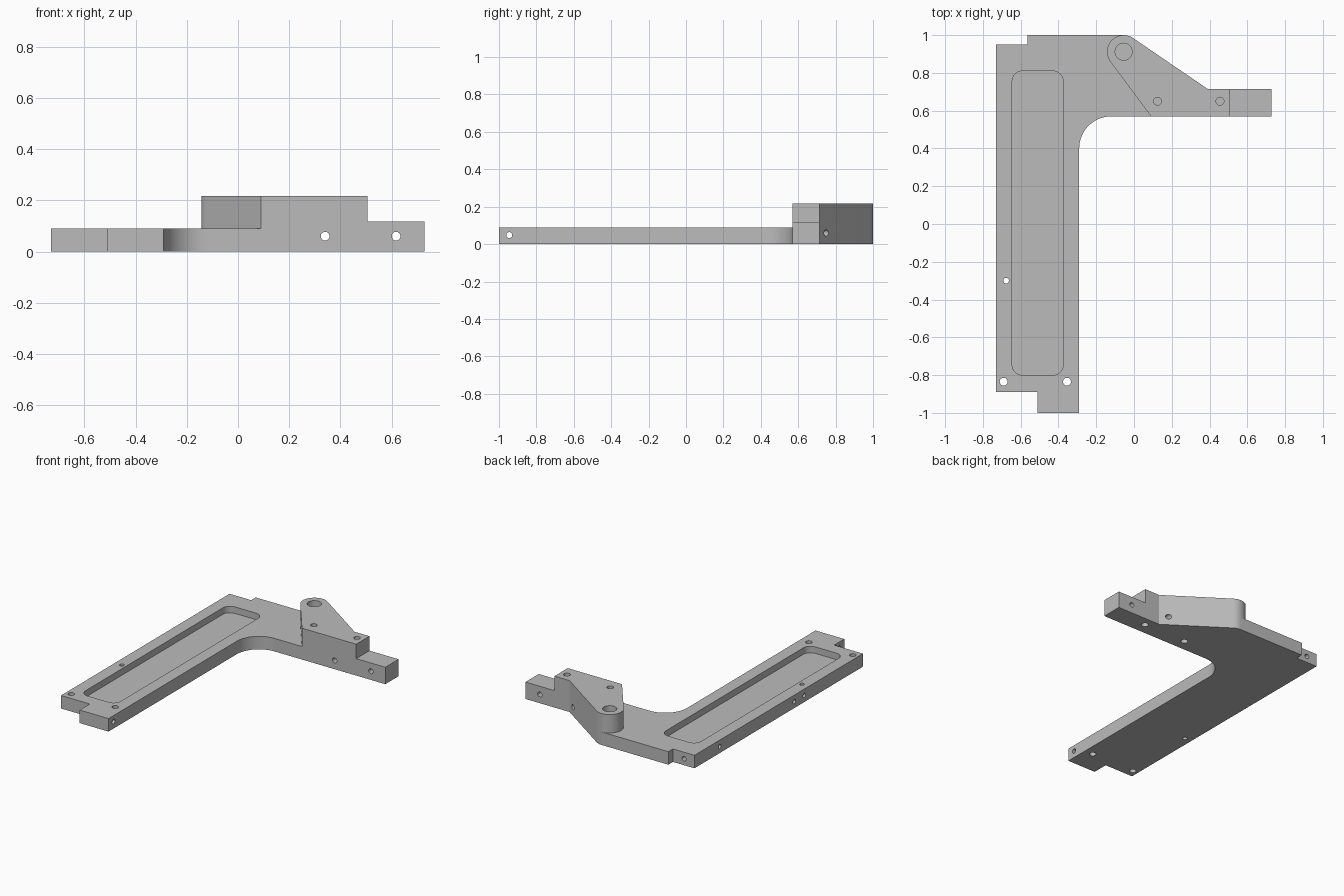
import bpy, bmesh
from math import sin, cos, atan2, acos, hypot, radians, pi
from mathutils import Vector

cube = bpy.data.objects.get("Cube")
if cube:
    bpy.data.objects.remove(cube)

grey = bpy.data.materials.new("machined_grey")
grey.use_nodes = True
colour = (0.5, 0.5, 0.5, 1)
grey.diffuse_color = colour
grey.node_tree.nodes["Principled BSDF"].inputs["Base Color"].default_value = colour


def make_object(name, bm):
    bmesh.ops.recalc_face_normals(bm, faces=bm.faces)
    mesh = bpy.data.meshes.new(name)
    bm.to_mesh(mesh)
    bm.free()
    mesh.materials.append(grey)
    obj = bpy.data.objects.new(name, mesh)
    bpy.context.collection.objects.link(obj)
    return obj


def prism(name, outline, z0, z1):
    bm = bmesh.new()
    face = bm.faces.new([bm.verts.new((x, y, z0)) for x, y in outline])
    top = bmesh.ops.extrude_face_region(bm, geom=[face])["geom"]
    bmesh.ops.translate(bm, vec=(0, 0, z1 - z0),
                        verts=[g for g in top if isinstance(g, bmesh.types.BMVert)])
    return make_object(name, bm)


def rod(start, end, radius):
    """Cylinder between two points, used to drill a hole."""
    a, b = Vector(start), Vector(end)
    turn = (b - a).to_track_quat('Z', 'Y').to_matrix().to_4x4()
    turn.translation = (a + b) / 2
    bm = bmesh.new()
    bmesh.ops.create_cone(bm, cap_ends=True, segments=32, radius1=radius,
                          radius2=radius, depth=(b - a).length, matrix=turn)
    return make_object("hole_cutter", bm)


def arc(centre, radius, a0, a1, steps=16):
    return [(centre[0] + radius * cos(a0 + (a1 - a0) * i / steps),
             centre[1] + radius * sin(a0 + (a1 - a0) * i / steps))
            for i in range(steps + 1)]


def tangent_angle(centre, radius, point, side):
    dx, dy = point[0] - centre[0], point[1] - centre[1]
    return atan2(dy, dx) + side * acos(radius / hypot(dx, dy))


def combine(target, tool, operation):
    mod = target.modifiers.new("combine", 'BOOLEAN')
    mod.operation, mod.solver, mod.object = operation, 'EXACT', tool
    bpy.context.view_layer.objects.active = target
    bpy.ops.object.modifier_apply(modifier=mod.name)
    bpy.data.objects.remove(tool)


# Shared dimensions
BASE, STEP, TOP = 0.09, 0.117, 0.217
FRONT, BACK, END, STEP_X = 0.57, 0.715, 0.727, 0.505
boss, boss_r = (-0.055, 0.912), 0.088
slope_end, wall_end = (0.39, BACK), (0.09, FRONT)
slope_a = tangent_angle(boss, boss_r, slope_end, 1)
wall_a = tangent_angle(boss, boss_r, wall_end, -1) + 2 * pi
rear_arc = arc(boss, boss_r, pi / 2, slope_a, 8)

# L-shaped base plate
outline = [(-0.73, 0.95), (-0.565, 0.95), (-0.565, 1.0)] + rear_arc
outline += [slope_end, (END, BACK), (END, FRONT)]
outline += arc((-0.12, 0.40), 0.17, pi / 2, pi, 24)
outline += [(-0.29, -1), (-0.51, -1), (-0.51, -0.89), (-0.73, -0.89)]
bracket = prism("bracket", outline, 0, BASE)

# Raised block with rounded boss, and the lower arm tip
block = arc(boss, boss_r, wall_a, pi / 2, 28) + rear_arc[1:]
block += [slope_end, (STEP_X, BACK), (STEP_X, FRONT), wall_end]
combine(bracket, prism("raised_block", block, 0, TOP), 'UNION')
tip = [(0.45, FRONT), (END, FRONT), (END, BACK), (0.45, BACK)]
combine(bracket, prism("arm_tip", tip, 0, STEP), 'UNION')

# Clean flush seams
bm = bmesh.new()
bm.from_mesh(bracket.data)
bmesh.ops.remove_doubles(bm, verts=bm.verts, dist=1e-5)
bmesh.ops.dissolve_limit(bm, angle_limit=radians(0.5), verts=bm.verts, edges=bm.edges)
bm.to_mesh(bracket.data)
bm.free()

# Long rounded pocket
x0, x1, y0, y1, r = -0.645, -0.375, -0.80, 0.81, 0.055
corners = [(x1 - r, y1 - r), (x0 + r, y1 - r), (x0 + r, y0 + r), (x1 - r, y0 + r)]
pocket = []
for i, c in enumerate(corners):
    pocket += arc(c, r, i * pi / 2, (i + 1) * pi / 2, 10)
combine(bracket, prism("pocket_cutter", pocket, 0.045, 0.2), 'DIFFERENCE')

holes = [((boss[0], boss[1], 0.09), (boss[0], boss[1], 0.3), 0.045)]
# Through holes in the plate
for x, y, r in [(-0.69, -0.835, 0.021), (-0.355, -0.835, 0.021), (-0.677, -0.30, 0.015)]:
    holes.append(((x, y, -0.1), (x, y, 0.2), r))
# Blind holes above and below in the block
for x in (0.125, 0.455):
    holes.append(((x, 0.65, 0.14), (x, 0.65, 0.3), 0.021))
    holes.append(((x, 0.65, -0.1), (x, 0.65, 0.05), 0.023))
# Cross holes through the arm
for x in (0.34, 0.617):
    holes.append(((x, 0.5, 0.06), (x, 0.85, 0.06), 0.017))
# Cross hole in the front tab, blind holes in the side and rear notch
holes.append(((-0.6, -0.945, 0.048), (-0.2, -0.945, 0.048), 0.016))
for y in (0.675, -0.14, -0.25):
    holes.append(((-0.8, y, 0.045), (-0.665, y, 0.045), 0.015))
holes.append(((-0.65, 1.05, 0.045), (-0.65, 0.86, 0.045), 0.016))
for hole in holes:
    combine(bracket, rod(*hole), 'DIFFERENCE')

bpy.ops.object.select_all(action='DESELECT')
bracket.select_set(True)
bpy.context.view_layer.objects.active = bracket
bpy.ops.object.shade_smooth_by_angle(angle=radians(30))
